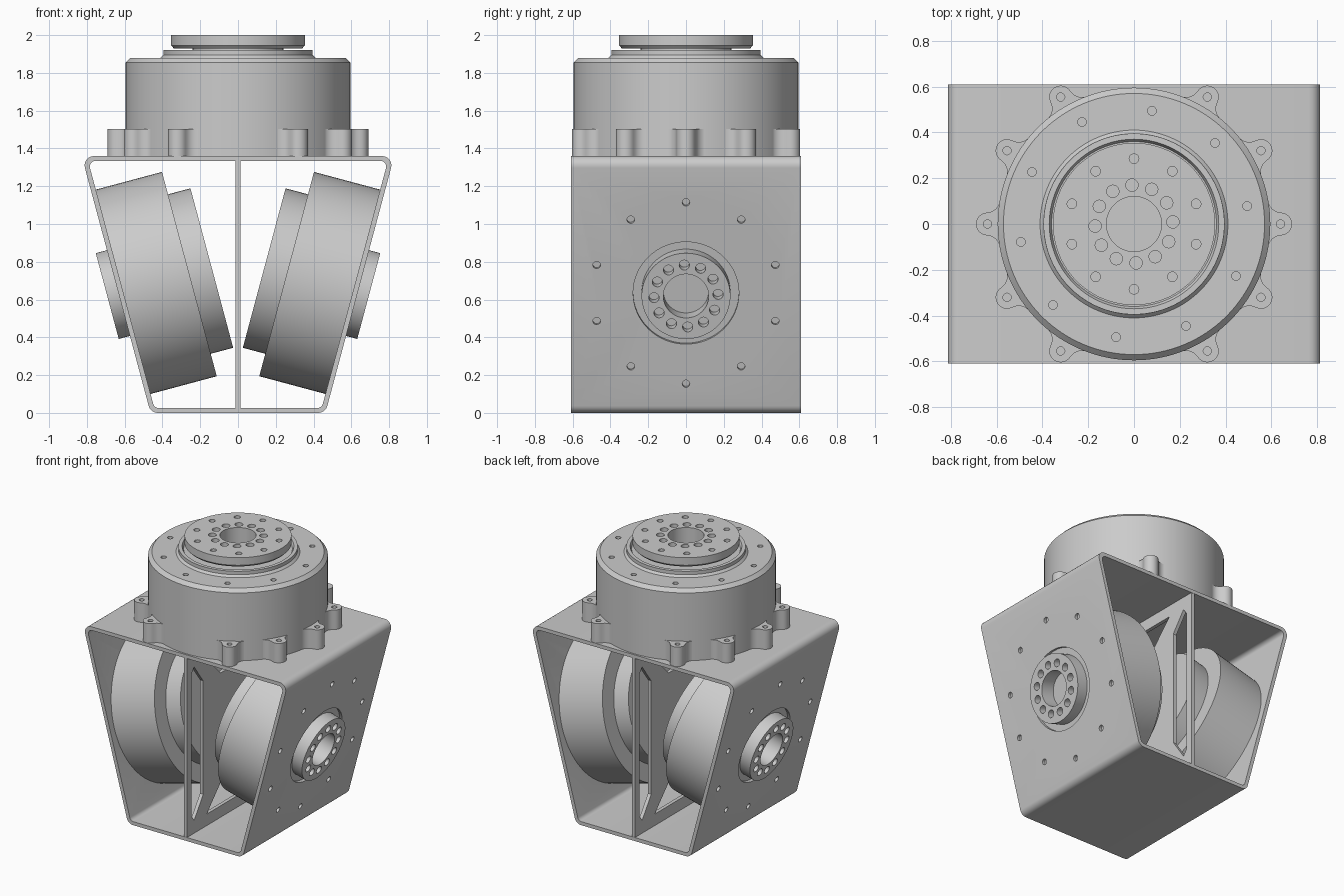
import bpy, bmesh
from math import sin, cos, tan, atan2, radians, pi
from mathutils import Vector, Matrix

cube = bpy.data.objects.get("Cube")
if cube:
    bpy.data.objects.remove(cube, do_unlink=True)

metal = bpy.data.materials.new("machined_grey")
metal.use_nodes = True
grey = (0.6, 0.6, 0.6, 1)
metal.diffuse_color = grey
metal.node_tree.nodes["Principled BSDF"].inputs["Base Color"].default_value = grey

TILT = radians(15)
HALF_DEPTH, HEIGHT, WALL, FOOT = 0.608, 1.36, 0.026, 0.463


def to_object(name, bm):
    bmesh.ops.recalc_face_normals(bm, faces=bm.faces)
    mesh = bpy.data.meshes.new(name)
    bm.to_mesh(mesh)
    bm.free()
    obj = bpy.data.objects.new(name, mesh)
    bpy.context.collection.objects.link(obj)
    return obj


def finish(name, bm, cutter, frame=Matrix.Identity(4)):
    """Make a shaded object, subtract the cutter and place it by the frame."""
    obj = to_object(name, bm)
    obj.data.materials.append(metal)
    tool = to_object(name + "_cutter", cutter)
    tool.hide_render = True
    bpy.ops.object.select_all(action="DESELECT")
    bpy.context.view_layer.objects.active = obj
    obj.select_set(True)
    before = len(obj.data.vertices)
    # The second solver only runs if the first leaves the part uncut
    for solver in ("EXACT", "MANIFOLD"):
        if len(obj.data.vertices) == before:
            mod = obj.modifiers.new("cut", "BOOLEAN")
            mod.operation, mod.solver, mod.object = "DIFFERENCE", solver, tool
            bpy.ops.object.modifier_apply(modifier=mod.name)
    bpy.data.objects.remove(tool, do_unlink=True)
    obj.data.transform(frame)
    bpy.ops.object.shade_smooth_by_angle(angle=radians(25))


def lathe(profile, segments=96):
    """Spin a (radius, height) profile about the z axis."""
    bm = bmesh.new()
    verts = [bm.verts.new((r, 0, z)) for r, z in profile]
    edges = [bm.edges.new(pair) for pair in zip(verts, verts[1:])]
    bmesh.ops.spin(bm, geom=verts + edges, cent=(0, 0, 0), axis=(0, 0, 1),
                   angle=2 * pi, steps=segments, use_duplicate=False)
    bmesh.ops.remove_doubles(bm, verts=bm.verts, dist=1e-4)
    return bm


def pin(bm, x, y, radius, z0, z1, frame=Matrix.Identity(4), segments=20):
    bmesh.ops.create_cone(bm, cap_ends=True, segments=segments, radius1=radius,
                          radius2=radius, depth=z1 - z0,
                          matrix=frame @ Matrix.Translation((x, y, (z0 + z1) / 2)))


def pin_ring(bm, angles, ring, radius, z0, z1, frame=Matrix.Identity(4)):
    for a in angles:
        pin(bm, ring * cos(radians(a)), ring * sin(radians(a)), radius, z0, z1, frame)


def steps(count, start=0):
    return [start + 360 * i / count for i in range(count)]


def prism(bm, points, along):
    face = bm.faces.new([bm.verts.new(p) for p in points])
    new = bmesh.ops.extrude_face_region(bm, geom=[face], use_keep_orig=True)["geom"]
    bmesh.ops.translate(bm, vec=along, verts=[v for v in new if isinstance(v, bmesh.types.BMVert)])


def arc(centre, start, end, radius, n=6):
    a, b = start.normalized(), end.normalized()
    return [centre + a.slerp(b, k / n).normalized() * radius for k in range(n + 1)]


def rounded(corners, radius):
    """Fillet every corner of a polygon."""
    out = []
    for i, p in enumerate(corners):
        a = (corners[i - 1] - p).normalized()
        b = (corners[(i + 1) % len(corners)] - p).normalized()
        half = a.angle(b) / 2
        centre = p + (a + b).normalized() * radius / sin(half)
        t = radius / tan(half)
        out += arc(centre, p + a * t - centre, p + b * t - centre, radius)
    return out


def trapezoid(inset, radius):
    lo, hi = inset, HEIGHT - inset
    x0, x1 = (FOOT + z * tan(TILT) - inset / cos(TILT) for z in (lo, hi))
    pts = ((-x0, lo), (x0, lo), (x1, hi), (-x1, hi))
    return rounded([Vector((x, -HALF_DEPTH, z)) for x, z in pts], radius)


def side_frame(side):
    """Local z points out through the sloping wall."""
    return Matrix.Translation((side * 0.612, 0, 0.64)) @ Matrix.Rotation(side * (pi / 2 + TILT), 4, "Y")


# Sloping housing, open at front and back
bm = bmesh.new()
rings = []
for inset, radius in ((0, 0.05), (WALL, 0.03)):
    loop = trapezoid(inset, radius)
    for y in (0, 2 * HALF_DEPTH):
        rings.append([bm.verts.new(p + Vector((0, y, 0))) for p in loop])
for a, b in ((0, 1), (1, 3), (3, 2), (2, 0)):
    for i in range(len(rings[0])):
        bm.faces.new((rings[a][i - 1], rings[a][i], rings[b][i], rings[b][i - 1]))
cut = bmesh.new()
for side in (-1, 1):
    pin(cut, 0, 0, 0.28, -0.02, 0.1, side_frame(side), 64)
    pin_ring(cut, steps(10), 0.497, 0.02, -0.02, 0.1, side_frame(side))
finish("housing", bm, cut)

# Central divider with braced openings
bm = bmesh.new()
w = HALF_DEPTH - 0.002
prism(bm, [(-0.013, y, z) for y, z in ((-w, 0.02), (w, 0.02), (w, 1.34), (-w, 1.34))], (0.026, 0, 0))
cut = bmesh.new()
side_slot = ((0.555, 0.16), (0.555, 1.2), (0.525, 1.24), (0.42, 1.1), (0.42, 0.27), (0.525, 0.12))
end_slot = ((0.38, 0.57), (-0.38, 0.57), (-0.22, 0.4), (0.22, 0.4))
for s in (-1, 1):
    prism(cut, [(-0.1, s * y, z) for y, z in side_slot], (0.2, 0, 0))
    prism(cut, [(-0.1, y, 0.68 + s * z) for y, z in end_slot], (0.2, 0, 0))
finish("divider", bm, cut)

# Tilted side drives
for side, label in ((1, "left"), (-1, "right")):
    bm = lathe([(0, -0.49), (0.437, -0.49), (0.437, -0.367), (0.56, -0.367), (0.56, 0),
                (0.235, 0), (0.235, 0.083), (0.12, 0.083), (0.12, -0.02), (0, -0.02)])
    cut = bmesh.new()
    pin_ring(cut, steps(12, 3), 0.17, 0.027, 0.025, 0.2)
    finish(label + "_drive", bm, cut, side_frame(side))

# Upper drive with chamfered body, lip and output flange
bm = lathe([(0, 1.355), (0.595, 1.355), (0.595, 1.855), (0.57, 1.88), (0.41, 1.88), (0.395, 1.895),
            (0.395, 1.92), (0.37, 1.92), (0.36, 1.9), (0.24, 1.9), (0.24, 1.93), (0.34, 1.93),
            (0.354, 1.945), (0.354, 2), (0.12, 2), (0.12, 1.88), (0, 1.88)], 128)
cut = bmesh.new()
pin_ring(cut, steps(10, 9), 0.5, 0.019, 1.83, 2.1)
pin_ring(cut, steps(10, 90), 0.285, 0.021, 1.96, 2.1)
pin_ring(cut, steps(12, 3), 0.17, 0.027, 1.95, 2.1)
finish("upper_drive", bm, cut)

# Filleted mounting ears around the upper drive
BODY, RING, TIP, FILLET = 0.594, 0.64, 0.05, 0.06
d, e = BODY + FILLET, TIP + FILLET
u = (d * d - e * e + RING * RING) / (2 * RING)
v = (d * d - u * u) ** 0.5
tip_angle = atan2(v, u - RING)
half = arc(Vector((u, v, 0)), Vector((-u, -v, 0)), Vector((RING - u, -v, 0)), FILLET)
tip = [Vector((RING + TIP * cos(a), TIP * sin(a), 0))
       for a in (tip_angle * (1 - k / 6) for k in range(1, 12))]
mirrored = [Vector((p.x, -p.y, 0)) for p in reversed(half)]
inner = [Vector((0.53, s * 0.08, 0)) for s in (-1, 1)]

bm, cut = bmesh.new(), bmesh.new()
ear_angles = [a for a in range(0, 360, 30) if a not in (90, 270)]
for a in ear_angles:
    turn = Matrix.Translation((0, 0, 1.355)) @ Matrix.Rotation(radians(a), 4, "Z")
    prism(bm, [turn @ p for p in half + tip + mirrored + inner], (0, 0, 0.147))
pin_ring(cut, ear_angles, RING, 0.018, 1.37, 1.6)
finish("mounting_ears", bm, cut)
